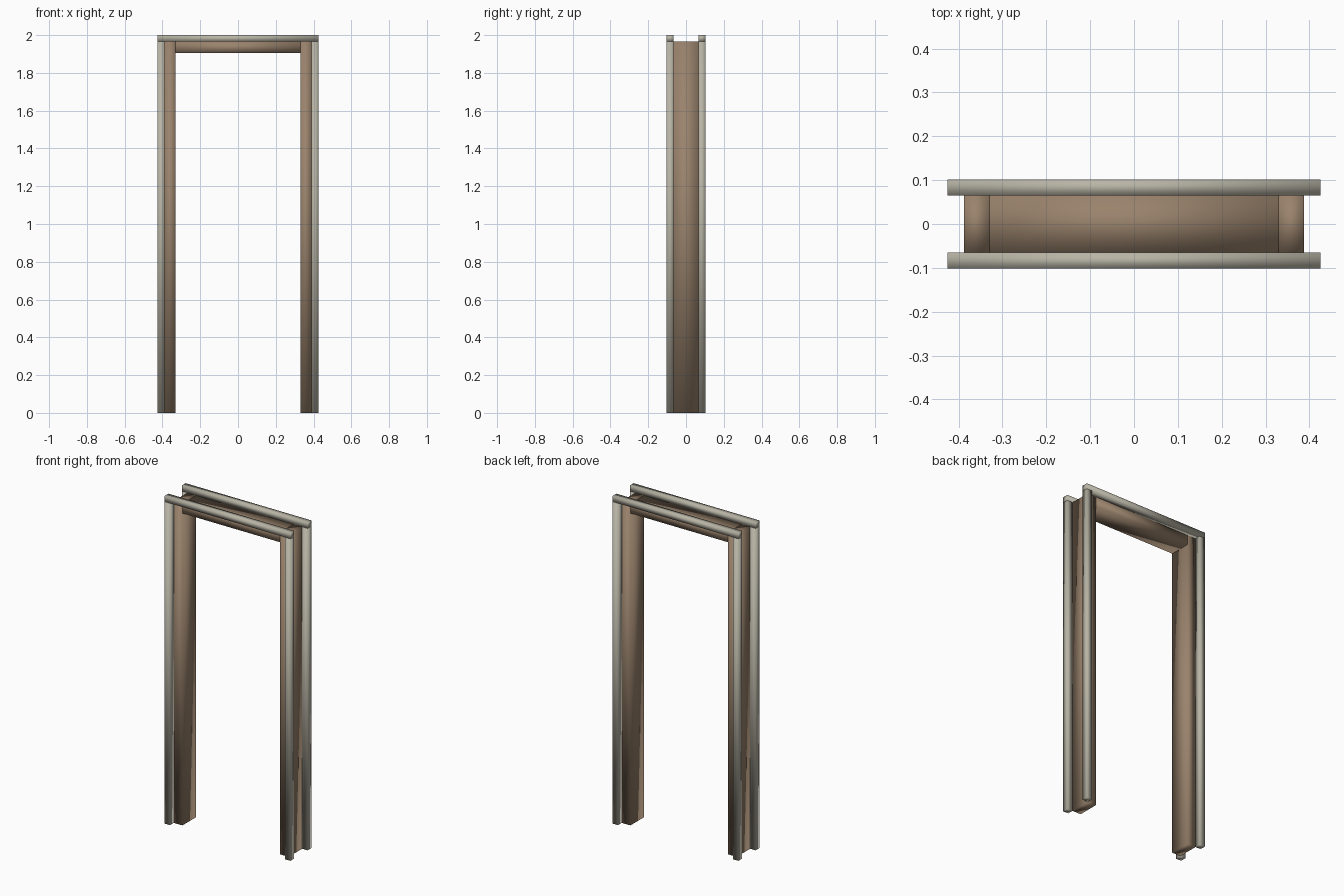
import bpy
import bmesh
from mathutils import Vector

cube = bpy.data.objects.get("Cube")
if cube:
    bpy.data.objects.remove(cube, do_unlink=True)


def make_material(name, rgb):
    mat = bpy.data.materials.new(name)
    mat.use_nodes = True
    color = (*rgb, 1.0)
    mat.diffuse_color = color
    mat.node_tree.nodes["Principled BSDF"].inputs["Base Color"].default_value = color
    return mat


def box(name, low, high, mat):
    """Softly shaded box between two opposite corners."""
    low, high = Vector(low), Vector(high)
    size = high - low
    mesh = bpy.data.meshes.new(name)
    bm = bmesh.new()
    bmesh.ops.create_cube(bm, size=1)
    for v in bm.verts:
        v.co = Vector(a * b for a, b in zip(v.co, size))
    for f in bm.faces:
        f.smooth = True
    bm.to_mesh(mesh)
    bm.free()
    mesh.materials.append(mat)
    obj = bpy.data.objects.new(name, mesh)
    obj.location = (low + high) / 2
    bpy.context.collection.objects.link(obj)
    return obj


wood = make_material("brown wood", (0.32, 0.225, 0.15))
trim = make_material("pale grey trim", (0.48, 0.46, 0.38))

HEIGHT, HALF_WIDTH, HALF_DEPTH = 2.0, 0.425, 0.102
TRIM_X, TRIM_Y, TRIM_Z = 0.388, 0.065, 1.965   # inner limits of the trim
OPEN_X, OPEN_Z = 0.33, 1.905                   # doorway opening


def span(sign, a, b):
    """Ordered range on one side of the centre."""
    return sorted((sign * a, sign * b))


# Wooden lining: two jambs and the lintel between them
for side, sx in (("left", 1), ("right", -1)):
    x0, x1 = span(sx, OPEN_X, TRIM_X)
    box(f"{side}_jamb", (x0, -TRIM_Y, 0), (x1, TRIM_Y, TRIM_Z), wood)
box("lintel", (-OPEN_X, -TRIM_Y, OPEN_Z), (OPEN_X, TRIM_Y, TRIM_Z), wood)

# Trim on the front and back: two posts and a top bar each
for face, sy in (("front", -1), ("back", 1)):
    y0, y1 = span(sy, TRIM_Y, HALF_DEPTH)
    for side, sx in (("left", 1), ("right", -1)):
        x0, x1 = span(sx, TRIM_X, HALF_WIDTH)
        box(f"{face}_{side}_trim_post", (x0, y0, 0), (x1, y1, TRIM_Z), trim)
    box(f"{face}_top_trim", (-HALF_WIDTH, y0, TRIM_Z), (HALF_WIDTH, y1, HEIGHT), trim)
